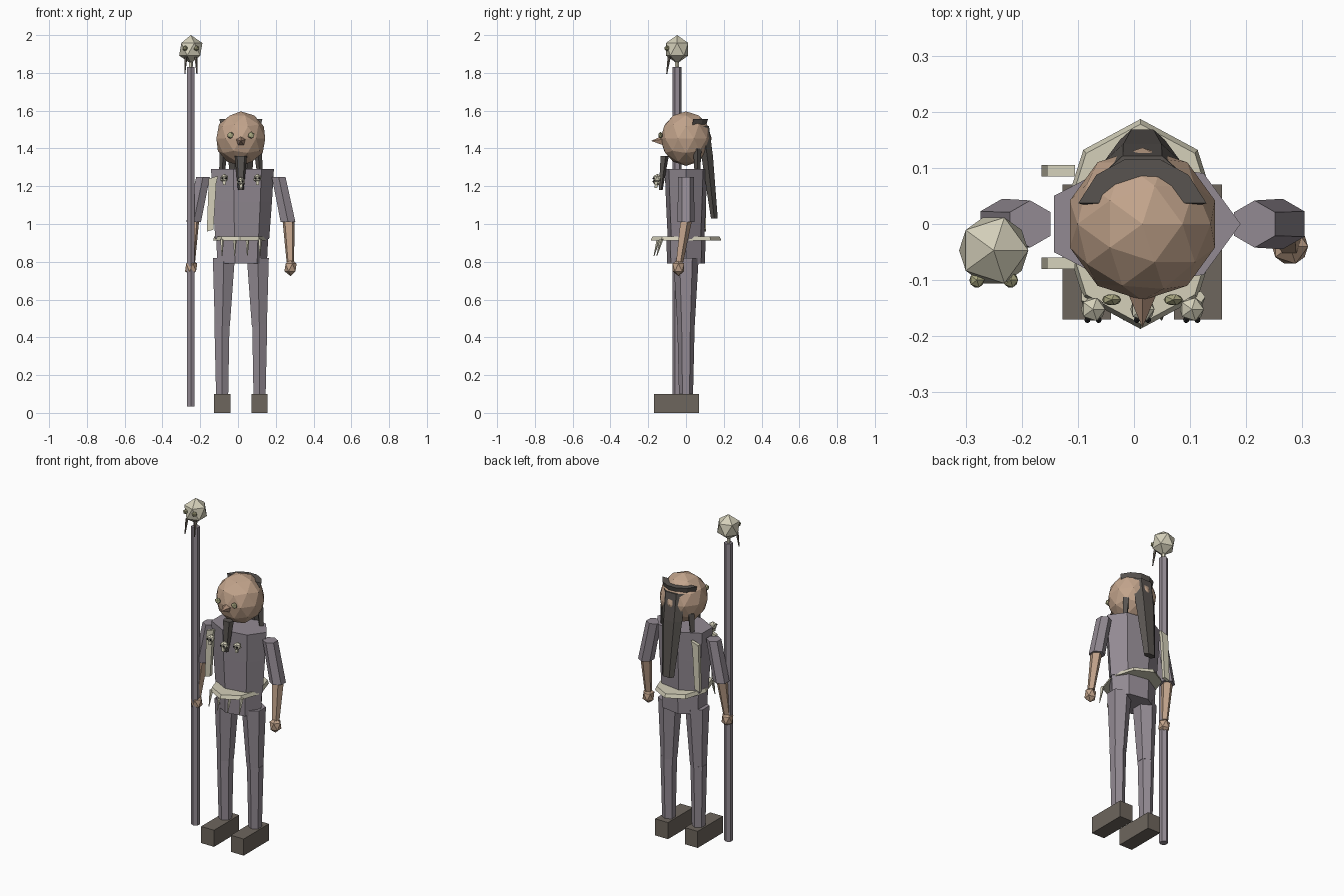
import bpy, bmesh, math
from mathutils import Matrix, Vector

old = bpy.data.objects.get("Cube")
if old:
    bpy.data.objects.remove(old, do_unlink=True)

CX = 0.015  # body axis


def material(name, r, g, b):
    m = bpy.data.materials.new(name)
    m.use_nodes = True
    m.diffuse_color = (r, g, b, 1)
    m.node_tree.nodes["Principled BSDF"].inputs["Base Color"].default_value = (r, g, b, 1)
    return m


cloth = material("mauve cloth", 0.29, 0.255, 0.29)
skin = material("tan skin", 0.54, 0.37, 0.26)
nose_skin = material("ruddy skin", 0.42, 0.27, 0.19)
bone = material("bone", 0.66, 0.63, 0.49)
boot = material("boot leather", 0.155, 0.133, 0.11)
hair = material("dark hair", 0.098, 0.088, 0.08)
olive = material("olive eye", 0.4, 0.39, 0.22)
black = material("black socket", 0.02, 0.02, 0.02)


def finish(name, bm, mat):
    bmesh.ops.recalc_face_normals(bm, faces=bm.faces)
    mesh = bpy.data.meshes.new(name)
    bm.to_mesh(mesh)
    bm.free()
    mesh.materials.append(mat)
    ob = bpy.data.objects.new(name, mesh)
    bpy.context.collection.objects.link(ob)
    return ob


def loft(name, mat, rings, sides, turn=0, squash=1):
    """Horizontal polygon rings, each (centre, radius), joined and capped."""
    bm = bmesh.new()
    loops = []
    for (x, y, z), r in rings:
        angles = [math.radians(turn) + math.tau * i / sides for i in range(sides)]
        loops.append([bm.verts.new((x + r * math.cos(a), y + squash * r * math.sin(a), z))
                      for a in angles])
    for a, b in zip(loops, loops[1:]):
        for i in range(sides):
            j = (i + 1) % sides
            bm.faces.new((a[i], a[j], b[j], b[i]))
    bm.faces.new(loops[0])
    bm.faces.new(loops[-1])
    return finish(name, bm, mat)


def ball(name, mat, centre, r, detail=1, scale=(1, 1, 1)):
    bm = bmesh.new()
    m = Matrix.Translation(centre) @ Matrix.Diagonal((*scale, 1))
    bmesh.ops.create_icosphere(bm, subdivisions=detail, radius=r, matrix=m)
    return finish(name, bm, mat)


def box(name, mat, low, high):
    bm = bmesh.new()
    low, high = Vector(low), Vector(high)
    m = Matrix.Translation((low + high) / 2) @ Matrix.Diagonal((*(high - low), 1))
    bmesh.ops.create_cube(bm, size=1, matrix=m)
    return finish(name, bm, mat)


# Torso and hips
loft("torso", cloth, [((CX, 0, 0.92), 0.15), ((CX, 0, 1.12), 0.165), ((CX, 0, 1.29), 0.175)],
     7, squash=0.66)
loft("hips", cloth, [((CX, 0, 0.79), 0.138), ((CX, 0, 0.93), 0.145)], 7, squash=0.74)

# Belt with hanging fangs
loft("belt", bone, [((CX, 0, 0.912), 0.187), ((CX, 0, 0.934), 0.178)], 8).scale.x = 0.77
for i in range(4):
    x = CX - 0.1 + i * 0.067
    y = -0.13 if i in (0, 3) else -0.145
    loft("belt_fang", bone, [((x, y - 0.025, 0.83), 0.002), ((x, y, 0.92), 0.011)], 5)

# Legs, boots and arms
for side, word in ((1, "left"), (-1, "right")):
    def at(dx, y, z):
        return (CX + side * dx, y, z)

    loft(word + "_thigh", cloth, [(at(0.098, 0, 0.46), 0.046), (at(0.09, 0, 0.82), 0.067)], 6, 30)
    loft(word + "_shin", cloth, [(at(0.099, 0, 0.09), 0.037), (at(0.1, 0, 0.47), 0.046)], 6, 30)
    fx = CX + side * 0.099
    box(word + "_boot", boot, (fx - 0.043, -0.17, 0), (fx + 0.043, 0.07, 0.1))

    loft(word + "_upper_arm", cloth,
         [(at(0.25, 0, 1.01), 0.045), (at(0.2, 0, 1.25), 0.042)], 6, 30)
    loft(word + "_forearm", skin,
         [(at(0.262, -0.035, 0.8), 0.021), (at(0.252, 0, 1.03), 0.034)], 5, 18)
    ball(word + "_hand", skin, at(0.263, -0.04, 0.77), 0.038, scale=(0.95, 0.95, 1.2))

# Head and face
ball("head", skin, (CX, 0, 1.452), 0.136, 2, (1, 1, 1.06))
for side in (-1, 1):
    ball("eye", olive, (CX + side * 0.055, -0.135, 1.47), 0.019, 1, (1, 0.6, 1))
bm = bmesh.new()
bmesh.ops.create_cone(bm, segments=5, radius1=0.029, radius2=0, depth=0.065, cap_ends=True,
                      matrix=Matrix.Translation((CX, -0.152, 1.44)) @ Matrix.Rotation(math.pi / 2, 4, "X"))
finish("nose", bm, nose_skin)
loft("beard", hair, [((CX, -0.135, 1.18), 0.016), ((CX, -0.115, 1.36), 0.034)], 5, 90, 0.7)

# Hair: half-ring crest on the back of the head, tail and side locks
bm = bmesh.new()
levels = []
for r, z in ((0.09, 1.45), (0.12, 1.555)):
    levels.append([bm.verts.new((CX + r * math.cos(a), r * math.sin(a), z))
                   for a in (math.radians(18 + 28.8 * i) for i in range(6))])
for i in range(6):
    j = (i + 1) % 6
    bm.faces.new((levels[0][i], levels[0][j], levels[1][j], levels[1][i]))
for ring in levels:
    bm.faces.new(ring)
finish("hair_crest", bm, hair)
loft("hair_tail", hair, [((CX, 0.15, 1.03), 0.04), ((CX, 0.112, 1.36), 0.068), ((CX, 0.09, 1.52), 0.07)],
     6, 0, 0.52)
for side in (-1, 1):
    loft("side_lock", hair, [((CX + side * 0.1, 0.06, 1.27), 0.015),
                             ((CX + side * 0.09, 0.06, 1.4), 0.022)], 4)

# Necklace of small skulls
for i in (-1, 0, 1):
    x, z = CX + i * 0.088, 1.242 if i else 1.225
    ball("necklace_skull", bone, (x, -0.152, z), 0.024)
    loft("necklace_jaw", bone, [((x, -0.16, z - 0.035), 0.01), ((x, -0.155, z - 0.01), 0.013)], 4, 45)
    for side in (-1, 1):
        ball("skull_socket", black, (x + side * 0.01, -0.171, z), 0.006)

# Hanging bone plates on the right flank, front and back
for word, y in (("front", -0.07), ("back", 0.095)):
    bm = bmesh.new()
    outline = [(-0.115, 1.22), (-0.105, 1.255), (-0.155, 1.24), (-0.165, 0.96), (-0.13, 0.97)]
    slab = [[bm.verts.new((x, y + d, z)) for x, z in outline] for d in (-0.01, 0.01)]
    for i in range(5):
        j = (i + 1) % 5
        bm.faces.new((slab[0][i], slab[0][j], slab[1][j], slab[1][i]))
    for face in slab:
        bm.faces.new(face)
    finish(word + "_bone_plate", bm, bone)

# Staff topped with a skull
SX, SY = -0.25, -0.047
loft("staff", cloth, [((SX, SY, 0.035), 0.024), ((SX, SY, 1.83), 0.024)], 6, 30)
loft("staff_neck", bone, [((SX, SY, 1.82), 0.01), ((SX, SY, 1.88), 0.012)], 5)
ball("staff_skull", bone, (SX, SY, 1.925), 0.069, 1, (1, 1, 1.09))
for side in (-1, 1):
    ball("staff_skull_eye", olive, (SX + side * 0.03, SY - 0.053, 1.93), 0.015)
    loft("staff_fang", boot, [((SX + side * 0.032, SY - 0.055, 1.795), 0.003),
                              ((SX + side * 0.027, SY - 0.042, 1.885), 0.009)], 5)
